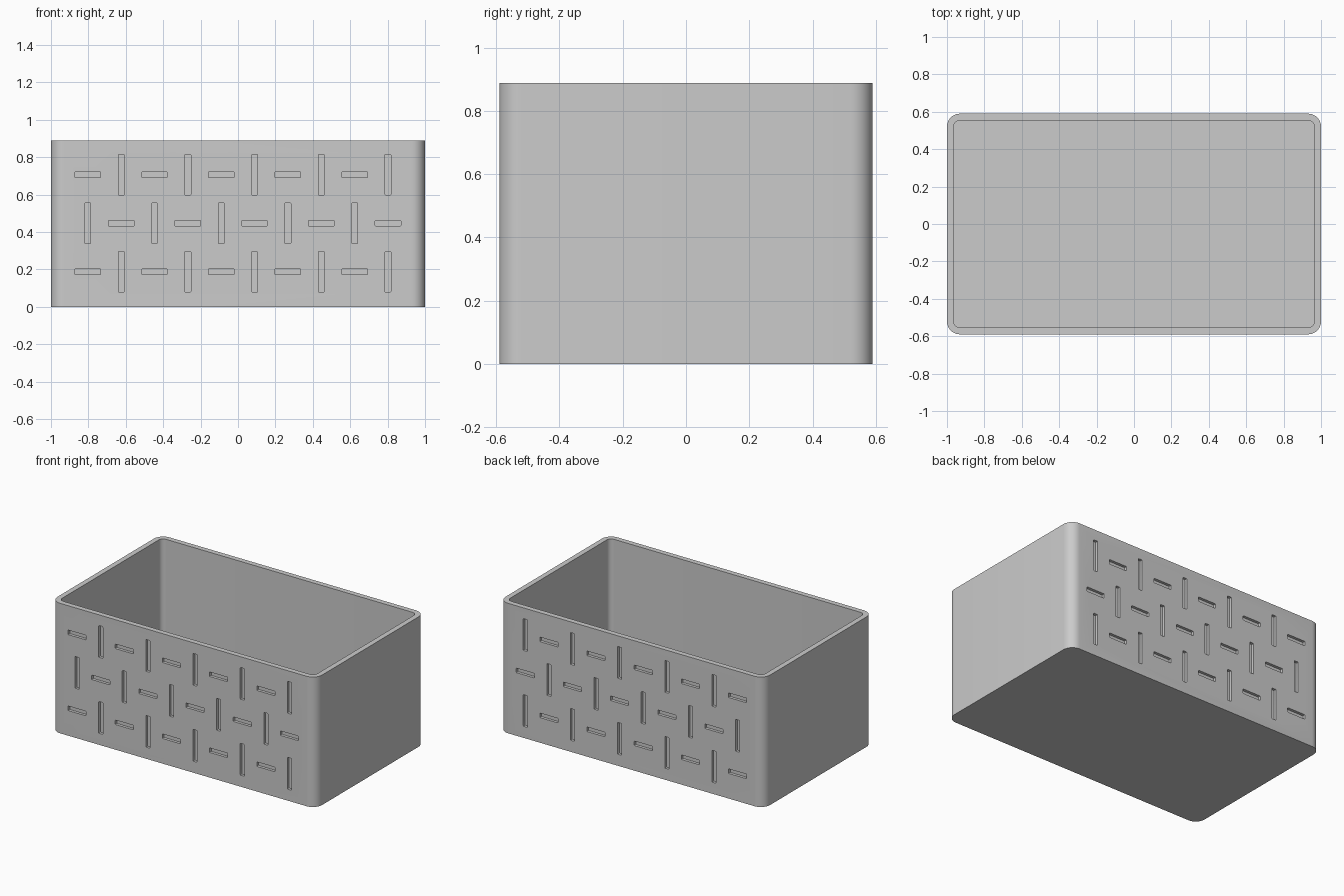
import bpy, bmesh
from math import sin, cos, pi, radians
from mathutils import Matrix

cube = bpy.data.objects.get("Cube")
if cube:
    bpy.data.objects.remove(cube, do_unlink=True)

HALF_X, HALF_Y, HEIGHT = 1.0, 0.59, 0.888
WALL, RADIUS, STEPS = 0.036, 0.07, 10
SLOT_DEPTH = 0.019

grey = bpy.data.materials.new("plain grey")
grey.use_nodes = True
colour = (0.6, 0.6, 0.6, 1)
grey.diffuse_color = colour
grey.node_tree.nodes["Principled BSDF"].inputs["Base Color"].default_value = colour


def make_object(name, bm):
    bmesh.ops.recalc_face_normals(bm, faces=bm.faces)
    mesh = bpy.data.meshes.new(name)
    bm.to_mesh(mesh)
    bm.free()
    mesh.materials.append(grey)
    obj = bpy.data.objects.new(name, mesh)
    bpy.context.collection.objects.link(obj)
    return obj


def rounded_loop(bm, inset, z):
    """Ring of vertices around a rounded rectangle."""
    r = RADIUS - inset
    ring = []
    for quarter, (sx, sy) in enumerate([(1, 1), (-1, 1), (-1, -1), (1, -1)]):
        for i in range(STEPS + 1):
            a = (quarter + i / STEPS) * pi / 2
            ring.append(bm.verts.new((sx * (HALF_X - RADIUS) + r * cos(a),
                                      sy * (HALF_Y - RADIUS) + r * sin(a), z)))
    return ring


# Open box: outer wall, rim, inner wall and floor
bm = bmesh.new()
rings = [rounded_loop(bm, 0, 0), rounded_loop(bm, 0, HEIGHT),
         rounded_loop(bm, WALL, HEIGHT), rounded_loop(bm, WALL, WALL)]
for low, high in zip(rings, rings[1:]):
    for i in range(len(low)):
        j = (i + 1) % len(low)
        bm.faces.new((low[i], low[j], high[j], high[i]))
bm.faces.new(rings[0])
bm.faces.new(rings[-1])
box = make_object("storage_box", bm)

# Basket-weave slots recessed into the front and back
bm = bmesh.new()
for side in (-1, 1):
    for row in range(3):
        for col in range(10):
            upright = (row + col) % 2 == 1
            size = (0.031, 0.217) if upright else (0.137, 0.031)
            place = Matrix.Translation((-0.803 + 0.1783 * col, side * HALF_Y,
                                        0.187 + 0.2595 * row))
            scale = Matrix.Diagonal((size[0], 2 * SLOT_DEPTH, size[1], 1))
            new = bmesh.ops.create_cube(bm, size=1, matrix=place @ scale)
            edges = {e for v in new["verts"] for e in v.link_edges
                     if abs(e.verts[0].co.y - e.verts[1].co.y) > SLOT_DEPTH}
            bmesh.ops.bevel(bm, geom=list(edges), offset=0.004, segments=2,
                            profile=0.5, affect='EDGES')
cutter = make_object("slot_cutter", bm)
cutter.hide_render = True

cut = box.modifiers.new("slots", 'BOOLEAN')
cut.operation = 'DIFFERENCE'
cut.solver = 'EXACT'
cut.object = cutter

bpy.ops.object.select_all(action='DESELECT')
box.select_set(True)
bpy.context.view_layer.objects.active = box
bpy.ops.object.modifier_apply(modifier=cut.name)
bpy.data.objects.remove(cutter, do_unlink=True)
bpy.ops.object.shade_smooth_by_angle(angle=radians(30))
